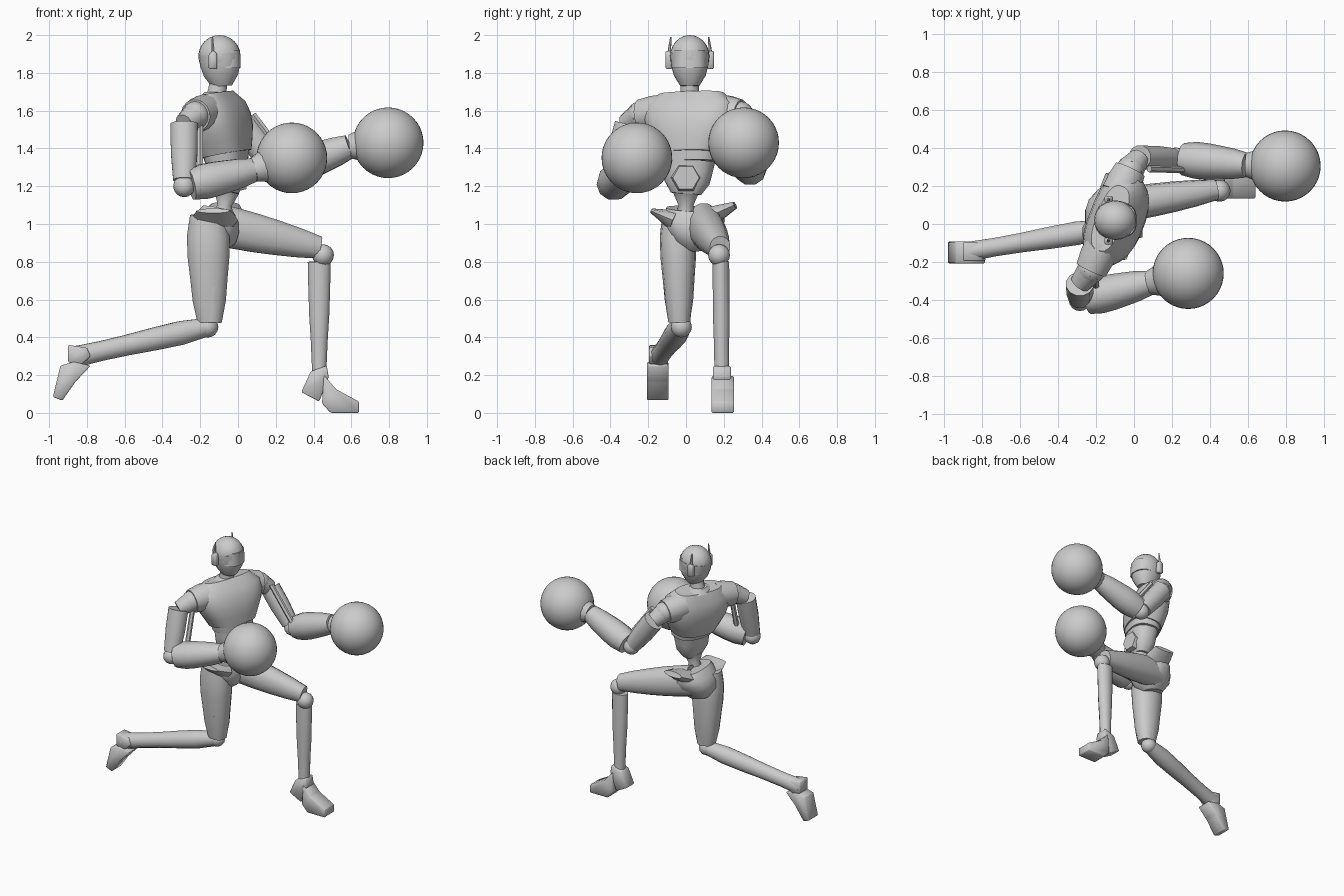
import bpy, bmesh, math
from mathutils import Vector, Matrix

if "Cube" in bpy.data.objects:
    bpy.data.objects.remove(bpy.data.objects["Cube"], do_unlink=True)

color = (0.6, 0.6, 0.6, 1)
grey = bpy.data.materials.new("plain_grey")
grey.use_nodes = True
grey.diffuse_color = color
grey.node_tree.nodes["Principled BSDF"].inputs["Base Color"].default_value = color


def finish(name, bm, angle=40):
    bmesh.ops.recalc_face_normals(bm, faces=bm.faces[:])
    mesh = bpy.data.meshes.new(name)
    bm.to_mesh(mesh)
    bm.free()
    mesh.materials.append(grey)
    part = bpy.data.objects.new(name, mesh)
    bpy.context.collection.objects.link(part)
    bpy.ops.object.select_all(action='DESELECT')
    part.select_set(True)
    bpy.context.view_layer.objects.active = part
    bpy.ops.object.shade_smooth_by_angle(angle=math.radians(angle))


def power(value, exponent):
    return math.copysign(abs(value) ** exponent, value)


def limb(name, start, end, radii, flat=(1, 1), sides=12, box=1.0, yaw=0):
    """Straight skin with evenly spaced radii; flat scales its depth at both ends."""
    start, end = Vector(start), Vector(end)
    axis = (end - start).normalized()
    if abs(axis.z) > .8:
        depth = Matrix.Rotation(math.radians(yaw), 3, 'Z') @ Vector((1, 0, 0))
    else:
        depth = Vector((0, 0, 1))
    depth = (depth - axis * depth.dot(axis)).normalized()
    across = axis.cross(depth)
    bm = bmesh.new()
    loops = []
    for i, radius in enumerate(radii):
        t = i / (len(radii) - 1)
        deep = radius * (flat[0] + (flat[1] - flat[0]) * t)
        loop = []
        for k in range(sides):
            turn = math.tau * (k + .5) / sides
            loop.append(bm.verts.new(start.lerp(end, t)
                                     + depth * deep * power(math.cos(turn), box)
                                     + across * radius * power(math.sin(turn), box)))
        loops.append(loop)
    for low, high in zip(loops, loops[1:]):
        for k in range(sides):
            n = (k + 1) % sides
            bm.faces.new((low[k], low[n], high[n], high[k]))
    bm.faces.new(loops[0])
    bm.faces.new(loops[-1])
    finish(name, bm)


def ball(name, centre, radius, scale=(1, 1, 1), segments=16):
    bm = bmesh.new()
    bmesh.ops.create_uvsphere(bm, u_segments=segments, v_segments=segments // 2, radius=radius)
    bmesh.ops.scale(bm, verts=bm.verts, vec=scale)
    bmesh.ops.translate(bm, verts=bm.verts, vec=centre)
    finish(name, bm, angle=60)


def slab(name, outline, middle, width, bevel=.006):
    """Extrude an x-z outline sideways and chamfer its edges."""
    bm = bmesh.new()
    face = bm.faces.new([bm.verts.new((x, middle - width / 2, z)) for x, z in outline])
    grown = bmesh.ops.extrude_face_region(bm, geom=[face])["geom"]
    verts = [g for g in grown if isinstance(g, bmesh.types.BMVert)]
    bmesh.ops.translate(bm, verts=verts, vec=(0, width, 0))
    bmesh.ops.recalc_face_normals(bm, faces=bm.faces[:])
    bmesh.ops.bevel(bm, geom=bm.edges[:], offset=bevel, segments=1, affect='EDGES')
    finish(name, bm, angle=50)


# Head, visor, ear pieces with antennas
middle = .02
ball("skull", (-.098, middle, 1.888), .112, scale=(1, .93, 1), segments=24)
limb("jaw", (-.085, middle, 1.73), (-.098, middle, 1.9), (.05, .085, .1, .103),
     flat=(1.08, 1.08), sides=20, box=.9)
limb("visor", (-.088, middle, 1.825), (-.088, middle, 1.92), (.094, .09), flat=(1.1, 1.1),
     sides=20, box=.75)
for side, sign in (("right", -1), ("left", 1)):
    ear = middle + sign * .11
    slab(side + "_ear", [(-.155, 1.82), (-.11, 1.82), (-.11, 1.9), (-.13, 1.92), (-.155, 1.9)],
         ear, .035)
    limb(side + "_antenna", (-.135, ear, 1.9), (-.135, ear - sign * .01, 1.99), (.01, .004),
         sides=6)

# Neck, chest, waist and belly
limb("neck", (-.12, middle, 1.64), (-.1, middle, 1.77), (.065, .05, .05))
limb("chest", (-.065, middle, 1.37), (-.125, .03, 1.69), (.165, .2, .235, .255, .25, .18),
     flat=(.75, .4), sides=24, box=.75, yaw=-21)
limb("collar", (-.12, middle, 1.67), (-.12, middle, 1.7), (.12, .07), flat=(.7, .8), sides=20)
limb("waist_band", (-.06, middle, 1.33), (-.065, middle, 1.38), (.148, .158), flat=(.72, .72),
     sides=24, box=.8, yaw=-15)
limb("belly", (-.055, 0, 1.16), (-.06, .015, 1.34), (.08, .12, .13, .14), flat=(.7, .7),
     sides=20, box=.8, yaw=-10)
limb("belly_badge", (.01, 0, 1.245), (.045, 0, 1.245), (.08, .07), sides=6)
limb("spine", (-.08, 0, 1.03), (-.06, 0, 1.17), (.06, .04, .07), sides=10)

# Pelvis with flared hip rim
limb("pelvis", (-.145, .035, .87), (-.105, .045, 1.08), (.06, .115, .145, .165, .15),
     flat=(1.3, .55), sides=16, box=.85)
limb("right_hip_flap", (-.12, -.06, 1.02), (-.13, -.18, 1.07), (.12, .11, .09),
     flat=(.5, .15), sides=10)
limb("left_hip_flap", (-.08, .13, 1.04), (-.07, .26, 1.1), (.11, .1, .08),
     flat=(.5, .25), sides=10)

# Arms: shoulder, sleeve, shell, inner rod, elbow, forearm, round glove
arms = {
    "right": dict(chest=(-.16, -.1, 1.595), shoulder=(-.225, -.24, 1.575), top=(-.285, -.315, 1.53),
                  elbow=(-.285, -.4, 1.2), wrist=(.08, -.31, 1.285), glove=(.285, -.26, 1.35),
                  rod=(.085, .05, 0)),
    "left": dict(chest=(-.08, .16, 1.595), shoulder=(-.02, .285, 1.575), top=(.03, .35, 1.52),
                 elbow=(.22, .345, 1.27), wrist=(.59, .31, 1.41), glove=(.795, .305, 1.43),
                 rod=(.05, -.06, .06)),
}
for side, places in arms.items():
    arm = {key: Vector(value) for key, value in places.items()}
    ball(side + "_shoulder", arm["shoulder"], .075)
    limb(side + "_sleeve", arm["chest"], arm["shoulder"], (.095, .095, .085), sides=16)
    limb(side + "_shoulder_cap", arm["shoulder"], arm["top"], (.075, .055))
    limb(side + "_upper_arm", arm["top"], arm["top"].lerp(arm["elbow"], .9), (.065, .065, .055),
         flat=(1.15, 1.1))
    limb(side + "_arm_rod", arm["top"] + arm["rod"], arm["elbow"] + arm["rod"], (.018, .018),
         sides=6)
    ball(side + "_elbow", arm["elbow"], .058)
    limb(side + "_forearm", arm["elbow"].lerp(arm["wrist"], .1), arm["wrist"],
         (.085, .097, .095, .088, .08, .066), sides=10)
    limb(side + "_cuff", arm["wrist"], arm["wrist"].lerp(arm["glove"], .4), (.064, .08, .1))
    ball(side + "_glove", arm["glove"], .187, segments=40)

# Right leg, trailing with the shin laid back
knee = Vector((-.16, -.025, .455))
ankle = Vector((-.87, -.145, .295))
limb("right_thigh", (-.16, -.045, 1.05), (-.15, -.035, .48), (.08, .096, .094, .084, .075, .055),
     flat=(1.2, 1.2), sides=14, box=.9)
limb("right_knee_guard", (-.135, -.042, .67), (-.142, -.035, .48), (.076, .07, .058),
     sides=10, box=.9)
ball("right_knee", knee, .056)
limb("right_shin", knee, ankle, (.05, .064, .06, .053, .05, .053), flat=(1, 1.1))
slab("right_heel", [(-.9, .36), (-.9, .27), (-.84, .245), (-.78, .3), (-.8, .345)], -.145, .1)
slab("right_foot", [(-.94, .25), (-.98, .085), (-.93, .065), (-.86, .165), (-.78, .25),
                    (-.87, .27)], -.15, .115)

# Left leg, stepping forward
knee = Vector((.45, .175, .835))
ankle = Vector((.43, .19, .1))
limb("left_thigh", (-.12, .09, 1), (.43, .18, .875), (.09, .09, .087, .08, .07, .055),
     flat=(1.25, 1.1), sides=14, box=.9)
ball("left_knee", knee, .058)
limb("left_shin", ankle, knee - Vector((.02, -.01, .035)), (.045, .04, .042, .046, .046, .045),
     flat=(.9, 1.4))
slab("left_heel", [(.385, .22), (.335, .11), (.43, .06), (.48, .19), (.47, .25)], .19, .095)
slab("left_foot", [(.455, .2), (.52, .125), (.64, .06), (.64, 0), (.49, 0), (.445, .05)],
     .195, .12)
